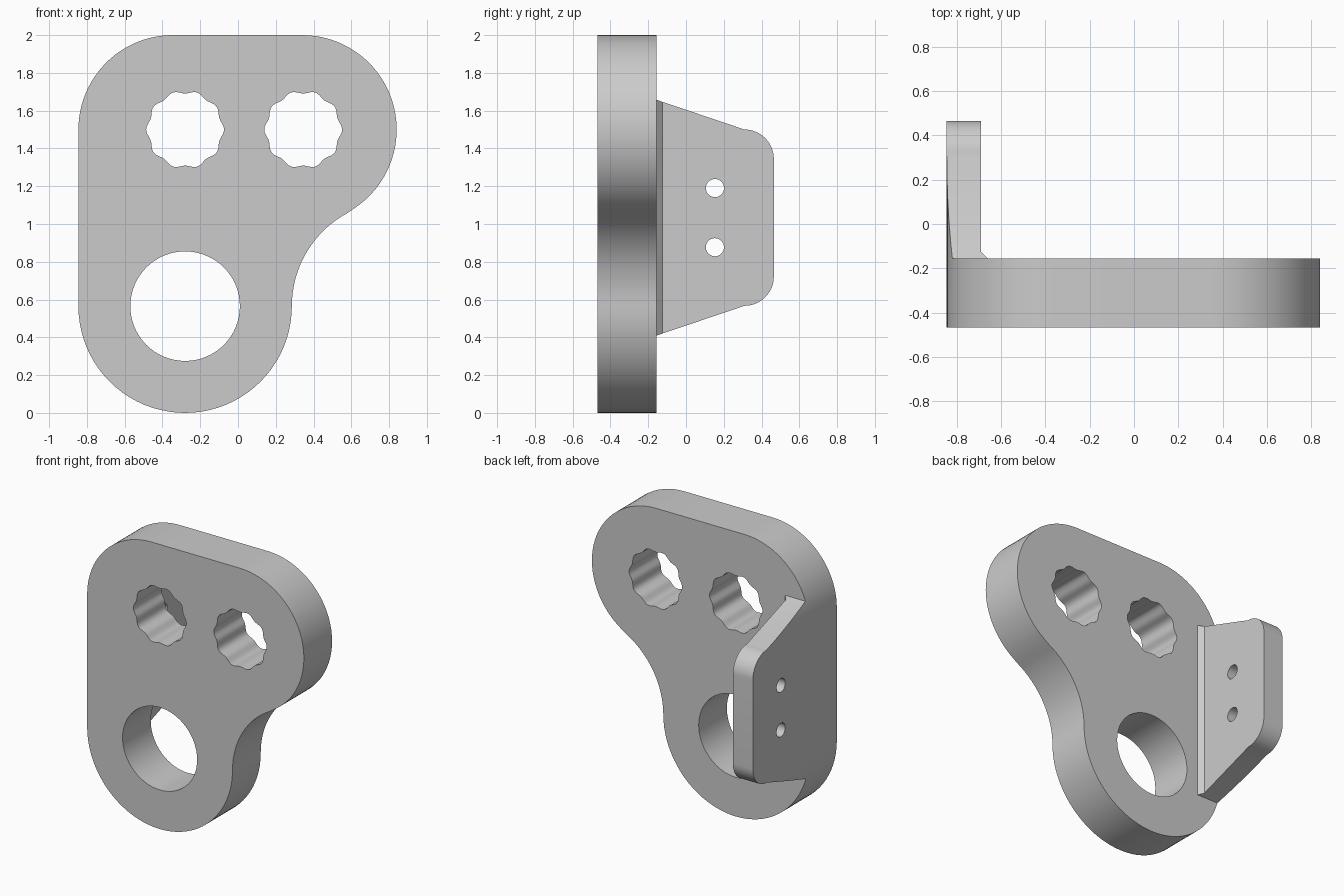
import bpy, bmesh
from math import sin, cos, radians, pi, atan2, degrees

if "Cube" in bpy.data.objects:
    bpy.data.objects.remove(bpy.data.objects["Cube"])


def arc(cx, cy, r, a0, a1, n=24):
    return [(cx + r * cos(radians(a0 + (a1 - a0) * i / n)),
             cy + r * sin(radians(a0 + (a1 - a0) * i / n))) for i in range(n + 1)]


def prism(name, pts, axis, a, b):
    """Extrude a 2D profile along an axis from a to b."""
    place = {'x': lambda u, v, t: (t, u, v),
             'y': lambda u, v, t: (u, t, v),
             'z': lambda u, v, t: (u, v, t)}[axis]
    bm = bmesh.new()
    lo = [bm.verts.new(place(u, v, a)) for u, v in pts]
    hi = [bm.verts.new(place(u, v, b)) for u, v in pts]
    bm.faces.new(lo)
    bm.faces.new(hi)
    n = len(pts)
    for i in range(n):
        bm.faces.new((lo[i], lo[(i + 1) % n], hi[(i + 1) % n], hi[i]))
    bmesh.ops.recalc_face_normals(bm, faces=bm.faces)
    me = bpy.data.meshes.new(name)
    bm.to_mesh(me)
    bm.free()
    ob = bpy.data.objects.new(name, me)
    bpy.context.collection.objects.link(ob)
    return ob


def combine(ob, other, op):
    """Apply a boolean and remove the helper object."""
    m = ob.modifiers.new("bool", 'BOOLEAN')
    m.operation, m.solver, m.object = op, 'EXACT', other
    bpy.context.view_layer.objects.active = ob
    bpy.ops.object.modifier_apply(modifier=m.name)
    bpy.data.objects.remove(other)


def circle(cx, cy, r, n=64):
    return arc(cx, cy, r, 0, 360, n)[:-1]


def scallop(cx, cy, n=160):
    pts = []
    for i in range(n):
        a = 2 * pi * i / n
        r = 0.1985 + 0.0075 * cos(10 * a)
        pts.append((cx + r * cos(a), cy + r * sin(a)))
    return pts


# Plate outline: round lower end, concave waist, two round upper corners
R = 0.5605
t = degrees(atan2(0.935, -0.5005))
outline = (arc(-0.28, 0.565, 0.565, 180, 360, 40)
           + arc(0.285 + R, 0.565, R, 180, t, 16)[1:]
           + arc(0.34, 1.5, 0.5, t - 180, 90, 32)[1:]
           + arc(-0.345, 1.5, 0.5, 90, 180))

# Flange: tapered side profile limited by a plan profile with a root chamfer
side = ([(-0.3, 0.361), (0.31, 0.567)]
        + arc(0.31, 0.722, 0.155, -90, 0, 16)[1:]
        + arc(0.31, 1.345, 0.155, 0, 90, 16)
        + [(-0.3, 1.706)])
plan = [(-1, -0.4), (-0.6, -0.4), (-0.6, -0.215), (-0.69, -0.125), (-0.69, 1), (-1, 1)]
flange = prism("flange", side, 'x', -0.95, -0.5)
combine(flange, prism("flange_plan", plan, 'z', -0.5, 2.5), 'INTERSECT')

# Body: slab plus flange, trimmed to the plate outline
bracket = prism("bracket", [(-1.2, -0.6), (1.2, -0.6), (1.2, -0.155), (-1.2, -0.155)],
                'z', -0.3, 2.3)
combine(bracket, flange, 'UNION')
combine(bracket, prism("outline", outline, 'y', -0.468, 0.7), 'INTERSECT')

# Large bore and two scalloped holes through the plate
for pts in (circle(-0.28, 0.565, 0.29), scallop(-0.28, 1.5), scallop(0.345, 1.5)):
    combine(bracket, prism("plate_hole", pts, 'y', -0.8, -0.1), 'DIFFERENCE')

# Two small screw holes through the flange
for z in (0.877, 1.19):
    combine(bracket, prism("flange_hole", circle(0.153, z, 0.048, 32), 'x', -1.1, -0.6),
            'DIFFERENCE')

bpy.ops.object.select_all(action='DESELECT')
bracket.select_set(True)
bpy.context.view_layer.objects.active = bracket
bpy.ops.object.shade_smooth_by_angle(angle=radians(16))
